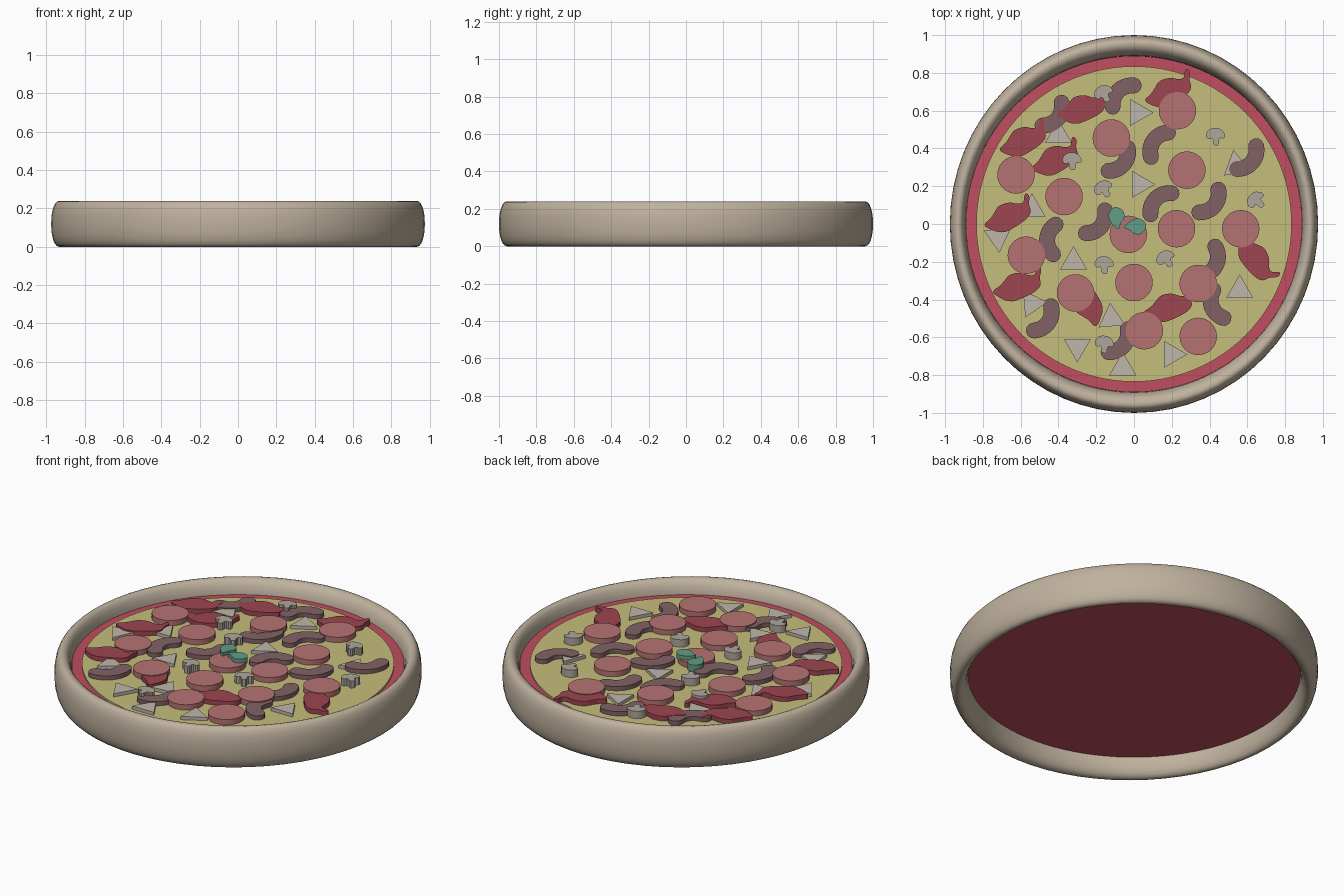
import bpy, bmesh, math
from math import cos, sin, pi, radians

if "Cube" in bpy.data.objects:
    bpy.data.objects.remove(bpy.data.objects["Cube"])

BASE = 0.165  # toppings start just inside the cheese


def material(name, rgb):
    m = bpy.data.materials.new(name)
    m.diffuse_color = (*rgb, 1)
    m.use_nodes = True
    m.node_tree.nodes["Principled BSDF"].inputs["Base Color"].default_value = m.diffuse_color
    return m


CRUST = material("crust", (0.52, 0.44, 0.34))
SAUCE = material("sauce", (0.53, 0.075, 0.115))
CHEESE = material("cheese", (0.56, 0.51, 0.20))
PEPPERONI = material("pepperoni", (0.47, 0.17, 0.17))
SAUSAGE = material("sausage", (0.22, 0.12, 0.13))
CHILI = material("chili", (0.34, 0.06, 0.08))
MUSHROOM = material("mushroom", (0.42, 0.38, 0.33))
FLAKE = material("cheese_flake", (0.52, 0.47, 0.40))
LEAF = material("leaf", (0.12, 0.34, 0.24))


def finish(bm, name, mat, angle=35):
    bmesh.ops.recalc_face_normals(bm, faces=bm.faces[:])
    me = bpy.data.meshes.new(name)
    bm.to_mesh(me)
    bm.free()
    ob = bpy.data.objects.new(name, me)
    bpy.context.collection.objects.link(ob)
    me.materials.append(mat)
    bpy.context.view_layer.objects.active = ob
    ob.select_set(True)
    bpy.ops.object.shade_smooth_by_angle(angle=radians(angle))
    ob.select_set(False)
    return ob


def slab(name, outline, z0, z1, mat, loc=(0, 0), turn=0, scale=1):
    """Extrude a flat outline from z0 to z1."""
    bm = bmesh.new()
    c, s = cos(radians(turn)) * scale, sin(radians(turn)) * scale
    pts = [(loc[0] + x * c - y * s, loc[1] + x * s + y * c) for x, y in outline]
    low = [bm.verts.new((x, y, z0)) for x, y in pts]
    top = [bm.verts.new((x, y, z1)) for x, y in pts]
    bm.faces.new(low[::-1])
    bm.faces.new(top)
    n = len(pts)
    for i in range(n):
        j = (i + 1) % n
        bm.faces.new((low[i], low[j], top[j], top[i]))
    return finish(bm, name, mat)


def arc(cx, cy, r, a0, a1, n):
    return [(cx + r * cos(a0 + (a1 - a0) * i / n), cy + r * sin(a0 + (a1 - a0) * i / n)) for i in range(n)]


def circle(r, n):
    return arc(0, 0, r, 0, 2 * pi, n)


def smooth(pts, rounds=2):
    """Corner-cut a closed outline."""
    for _ in range(rounds):
        out = []
        for (ax, ay), (bx, by) in zip(pts, pts[1:] + pts[:1]):
            out += [(ax * .75 + bx * .25, ay * .75 + by * .25),
                    (ax * .25 + bx * .75, ay * .25 + by * .75)]
        pts = out
    return pts


# crust: tall rounded section swept around a slightly oval ring,
# its inner side bulging in to meet the sauce
bm = bmesh.new()
N, M = 64, 24
rings = []
for i in range(N):
    a = 2 * pi * i / N
    ring = []
    for k in range(M):
        t = 2 * pi * k / M
        u = math.copysign(abs(cos(t)) ** 0.92, cos(t)) * 0.043
        w = math.copysign(abs(sin(t)) ** 0.92, sin(t)) * 0.12
        uy = u if u > 0 else u * 1.55
        ring.append(bm.verts.new(((0.932 + u) * cos(a), (0.957 + uy) * sin(a), 0.12 + w)))
    rings.append(ring)
for i in range(N):
    p, q = rings[i], rings[(i + 1) % N]
    for k in range(M):
        l = (k + 1) % M
        bm.faces.new((p[k], q[k], q[l], p[l]))
finish(bm, "crust", CRUST, 60)

# sauce and cheese discs
slab("sauce", circle(0.89, 96), 0.106, 0.161, SAUCE)
slab("cheese", circle(0.835, 96), 0.15, 0.171, CHEESE)

# pepperoni slices
for p in [(.23, .60), (-.12, .455), (.28, .285), (-.625, .26), (-.37, .145), (-.03, -.055),
          (.225, -.025), (.565, -.025), (-.57, -.165), (0, -.31), (-.31, -.365), (.34, -.315),
          (.055, -.565), (.34, -.595)]:
    slab("pepperoni", circle(0.099, 32), BASE, 0.202, PEPPERONI, p)

# curved sausage pieces: arc with round ends, bulging along +x
R, W, H = 0.10, 0.042, radians(52)
ex, ey = R * cos(H) - .08, R * sin(H)
bean = (arc(-.08, 0, R + W, -H, H, 10) + arc(ex, ey, W, H, H + pi, 6)
        + arc(-.08, 0, R - W, H, -H, 8) + arc(ex, -ey, W, pi - H, 2 * pi - H, 6))
for x, y, d in [(-.07, .69, 135), (-.42, .57, -40), (-.07, .33, -40), (.12, .43, 145),
                (.61, .34, -40), (.13, .12, 135), (.41, .11, -40), (-.19, 0, -40),
                (-.44, -.08, 175), (.42, -.20, -20), (.43, -.43, 200), (-.47, -.51, -35),
                (-.07, -.63, -40)]:
    slab("sausage", bean, BASE, 0.196, SAUSAGE, (x, y), d)

# chili peppers with a hooked stem
chili = smooth([(-.122, -.042), (-.09, -.065), (-.02, -.085), (.045, -.05), (.10, -.01),
                (.12, .025), (.105, .06), (.112, .10), (.095, .118), (.083, .105),
                (.082, .068), (.05, .062), (.01, .072), (-.045, .055), (-.065, .02), (-.085, -.012)])
for x, y, d in [(.18, .70, 0), (-.28, .61, -8), (-.59, .44, 0), (-.42, .34, 0), (-.67, .04, 0),
                (-.62, -.33, -8), (.18, -.44, -8), (.64, -.18, -82), (-.25, -.42, 90)]:
    slab("chili_pepper", chili, BASE, 0.198, CHILI, (x, y), d, 1.06)

# mushroom slices: cap and stalk
mushroom = smooth([(-.05, 0), (-.05, .022), (-.025, .05), (.025, .05), (.055, .018), (.052, -.008),
                   (.02, -.004), (.022, -.045), (-.012, -.045), (-.014, -.004), (-.035, -.014)], 1)
for x, y, d in [(-.16, .685, 25), (-.33, .33, 0), (.43, .46, 0), (-.16, .18, 30),
                (.65, .12, 45), (-.16, -.22, 0), (.17, -.19, 30), (-.16, -.64, -5)]:
    slab("mushroom", mushroom, BASE, 0.214, MUSHROOM, (x, y), d, 0.97)

# triangular cheese flakes
for x, y, d in [(.02, .59, 0), (-.40, .47, 90), (.54, .31, 100), (.03, .21, 0), (-.54, .08, 90),
                (-.72, -.07, 275), (-.32, -.20, 90), (-.54, -.42, 5), (-.12, -.50, 95),
                (.56, -.35, 90), (-.30, -.65, 270), (-.06, -.76, 90), (.20, -.69, 0)]:
    slab("cheese_flake", circle(0.083, 3), BASE, 0.19, FLAKE, (x, y), d)

# basil leaves at the centre
leaf = smooth([(-.07, 0), (-.035, .03), (0, .045), (.035, .04), (.062, 0), (.03, -.042), (-.01, -.04), (-.035, -.012)])
slab("basil_leaf", leaf, 0.18, 0.222, LEAF, (-.09, .035), 100)
slab("basil_leaf", leaf, 0.19, 0.225, LEAF, (.01, -.015), 5)
